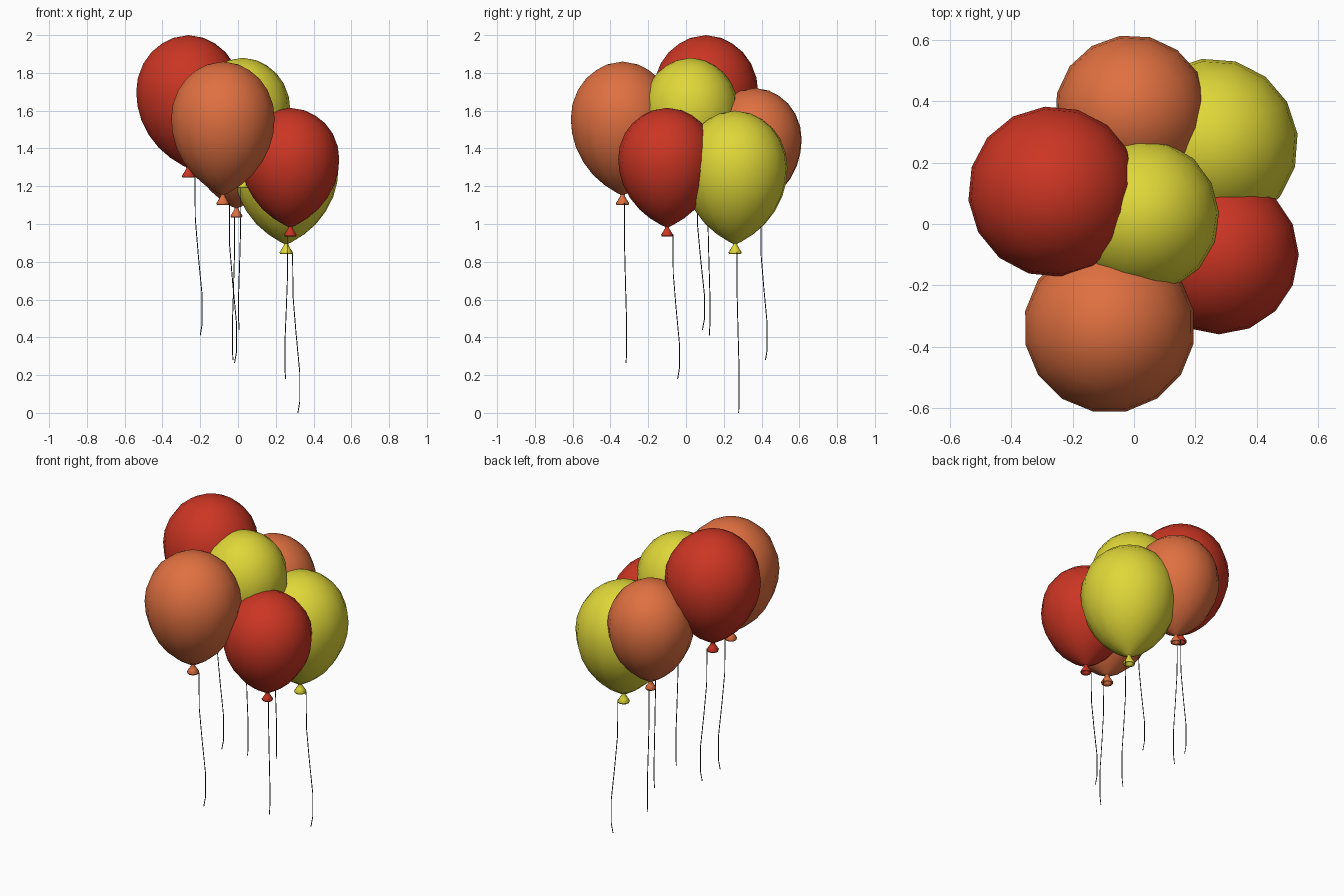
import bpy, bmesh, math

if "Cube" in bpy.data.objects:
    bpy.data.objects.remove(bpy.data.objects["Cube"])


def material(name, rgb):
    m = bpy.data.materials.new(name)
    m.diffuse_color = (*rgb, 1)
    m.use_nodes = True
    m.node_tree.nodes["Principled BSDF"].inputs["Base Color"].default_value = m.diffuse_color
    return m


red = material("red", (0.60, 0.036, 0.017))
orange = material("orange", (0.74, 0.162, 0.052))
yellow = material("yellow", (0.74, 0.68, 0.040))
dark = material("string dark", (0.03, 0.03, 0.03))

# balloon outline: (height fraction, radius fraction), pole last
BODY = [(.072, .03), (.085, .11), (.14, .35), (.21, .57), (.30, .76), (.40, .90),
        (.50, .975), (.60, 1), (.70, .97), (.80, .866), (.88, .71), (.94, .51),
        (.98, .30), (1, 0)]
# flared nozzle with a hollow underside
NOZZLE = [(.05, 0), (.02, .08), (.0, .115), (.012, .128), (.04, .08), (.065, .04), (.08, .05)]


def lathe(name, profile, radius, height, loc, sides, turn, mat):
    """Revolve a profile of (height, radius) fractions around z."""
    bm = bmesh.new()
    rings = []
    for t, r in profile:
        if r == 0:
            rings.append([bm.verts.new((0, 0, t * height))])
        else:
            rings.append([bm.verts.new((r * radius * math.cos(turn + math.tau * i / sides),
                                        r * radius * math.sin(turn + math.tau * i / sides),
                                        t * height)) for i in range(sides)])
    for a, b in zip(rings, rings[1:]):
        for i in range(sides):
            j = (i + 1) % sides
            quad = [a[i % len(a)], a[j % len(a)], b[j % len(b)], b[i % len(b)]]
            bm.faces.new(list(dict.fromkeys(quad)))
    for f in bm.faces:
        f.smooth = True
    bmesh.ops.recalc_face_normals(bm, faces=bm.faces)
    me = bpy.data.meshes.new(name)
    bm.to_mesh(me)
    bm.free()
    me.materials.append(mat)
    ob = bpy.data.objects.new(name, me)
    ob.location = loc
    bpy.context.collection.objects.link(ob)
    return ob


def string(name, x, y, top, end, dx, dy):
    """Thin hanging string, drifting along (dx, dy)."""
    cu = bpy.data.curves.new(name, 'CURVE')
    cu.dimensions = '3D'
    cu.bevel_depth = 0.0025
    cu.bevel_resolution = 0
    cu.resolution_u = 4
    path = [(0, .034), (.27, .036), (.5, .052), (.75, .072), (.93, .072), (1, .062)]
    sp = cu.splines.new('POLY')
    sp.points.add(len(path) - 1)
    for p, (t, off) in zip(sp.points, path):
        p.co = (x + dx * off, y + dy * off, top + (end - top) * t, 1)
    cu.materials.append(dark)
    bpy.context.collection.objects.link(bpy.data.objects.new(name, cu))


# name, material, x, y, nozzle bottom, top, radius, turn, string end, string drift
BALLOONS = [
    ("red_high", red, -.262, .105, 1.245, 2.0, .278, .10, .41, (1, .3)),
    ("orange_front", orange, -.08, -.336, 1.10, 1.86, .279, .20, .265, (1, .3)),
    ("yellow_middle", yellow, .025, .025, 1.19, 1.88, .252, .05, .44, (-.3, 1)),
    ("orange_back", orange, -.008, .365, 1.035, 1.72, .250, .15, .28, (-.3, .9)),
    ("red_low", red, .277, -.10, .935, 1.615, .259, .0, .18, (-.4, .9)),
    ("yellow_low", yellow, .255, .26, .84, 1.60, .279, .12, 0, (1, .3)),
]

for name, mat, x, y, z0, z1, r, turn, end, drift in BALLOONS:
    h = z1 - z0
    lathe(name + "_balloon", BODY, r, h, (x, y, z0), 16, turn, mat)
    lathe(name + "_nozzle", NOZZLE, r, h, (x, y, z0), 10, turn, mat)
    string(name + "_string", x, y, z0 + .01, end, *drift)
